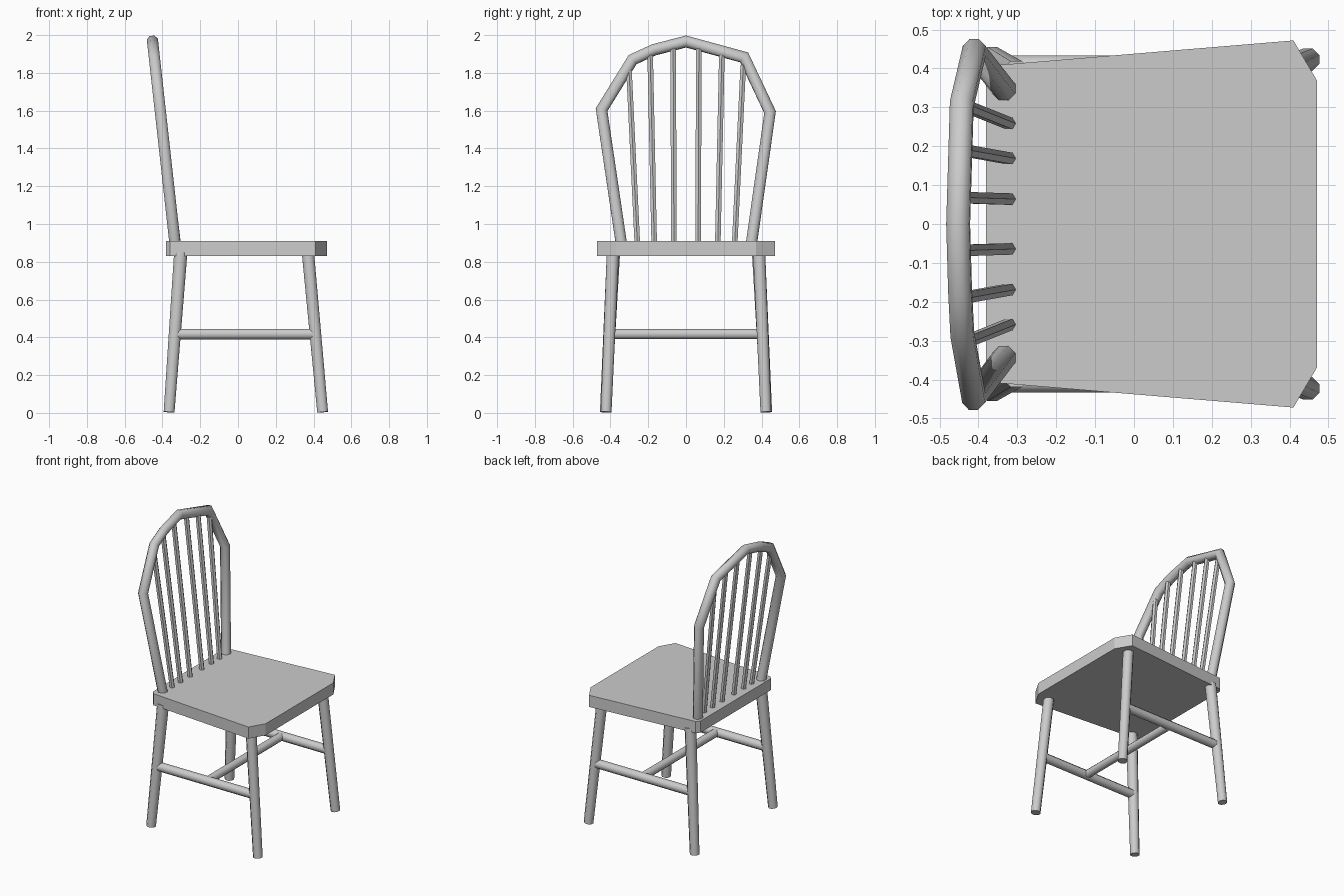
import bpy, bmesh, math
from mathutils import Vector

if "Cube" in bpy.data.objects:
    bpy.data.objects.remove(bpy.data.objects["Cube"])


def finish(name, bm, smooth=True):
    bmesh.ops.recalc_face_normals(bm, faces=bm.faces)
    mesh = bpy.data.meshes.new(name)
    bm.to_mesh(mesh)
    bm.free()
    obj = bpy.data.objects.new(name, mesh)
    bpy.context.collection.objects.link(obj)
    if smooth:
        bpy.ops.object.select_all(action='DESELECT')
        obj.select_set(True)
        bpy.context.view_layer.objects.active = obj
        bpy.ops.object.shade_smooth_by_angle(angle=math.radians(46))
    return obj


def rod(name, points, radii, sides=8, normal=(1, 0, 0)):
    """Sweep a round section along a mitred path; normal is the path plane's normal."""
    pts = [Vector(p) for p in points]
    bm = bmesh.new()
    rings = []
    for i, (p, r) in enumerate(zip(pts, radii)):
        a = (p - pts[i - 1]).normalized() if i else (pts[1] - p).normalized()
        b = (pts[i + 1] - p).normalized() if i < len(pts) - 1 else a
        t = (a + b).normalized()
        side = Vector(normal).cross(t).normalized()
        up = t.cross(side)
        mitre = r / t.dot(a)
        ring = []
        for k in range(sides):
            ang = 2 * math.pi * (k + 0.5) / sides
            ring.append(bm.verts.new(p + side * mitre * math.cos(ang) + up * r * math.sin(ang)))
        rings.append(ring)
    for lo, hi in zip(rings, rings[1:]):
        for k in range(sides):
            j = (k + 1) % sides
            bm.faces.new((lo[k], lo[j], hi[j], hi[k]))
    bm.faces.new(rings[0])
    bm.faces.new(rings[-1])
    return finish(name, bm)


# seat: tapered slab with clipped corners
half = [(-0.38, 0.385), (-0.36, 0.408), (0.41, 0.472), (0.47, 0.37)]
outline = half + [(x, -y) for x, y in reversed(half)]
bm = bmesh.new()
base = bm.faces.new([bm.verts.new((x, y, 0.83)) for x, y in outline])
ext = bmesh.ops.extrude_face_region(bm, geom=[base], use_keep_orig=True)
bmesh.ops.translate(bm, vec=(0, 0, 0.08),
                    verts=[v for v in ext["geom"] if isinstance(v, bmesh.types.BMVert)])
finish("seat", bm, smooth=False)

# splayed legs and side stretchers
for s, label in ((1, "left"), (-1, "right")):
    rod(f"front_leg_{label}", [(0.448, s * 0.423, 0.004), (0.37, s * 0.387, 0.85)],
        [0.031, 0.035])
    rod(f"back_leg_{label}", [(-0.365, s * 0.427, 0.004), (-0.303, s * 0.384, 0.85)],
        [0.031, 0.038])
    rod(f"side_stretcher_{label}", [(-0.335, s * 0.405, 0.417), (0.41, s * 0.405, 0.417)],
        [0.03, 0.03], normal=(0, 0, 1))

# cross stretcher
rod("cross_stretcher", [(0.05, -0.405, 0.417), (0.05, 0.405, 0.417)], [0.028, 0.028])


# leaning back: hoop and spindles share one tilted plane
def lean(y, z, off=0.0):
    return (-0.335 - 0.111 * (z - 0.91) + off, y, z)


tilt = (1, 0, 0.111)
hoop = [(-0.34, 0.88), (-0.447, 1.605), (-0.283, 1.87), (-0.17, 1.922),
        (0, 1.966), (0.308, 1.882), (0.445, 1.592), (0.344, 0.88)]
rod("back_hoop", [lean(y, z) for y, z in hoop], [0.032] * len(hoop), normal=Vector(tilt).normalized())

spindles = [(0.064, 0.068, 1.94), (0.168, 0.19, 1.91), (0.257, 0.303, 1.84)]
for s, label in ((1, "left"), (-1, "right")):
    for i, (y0, y1, top) in enumerate(spindles):
        rod(f"spindle_{label}_{i + 1}", [lean(s * y0, 0.88, 0.014), lean(s * y1, top, 0.006)],
            [0.017, 0.017], sides=6)
